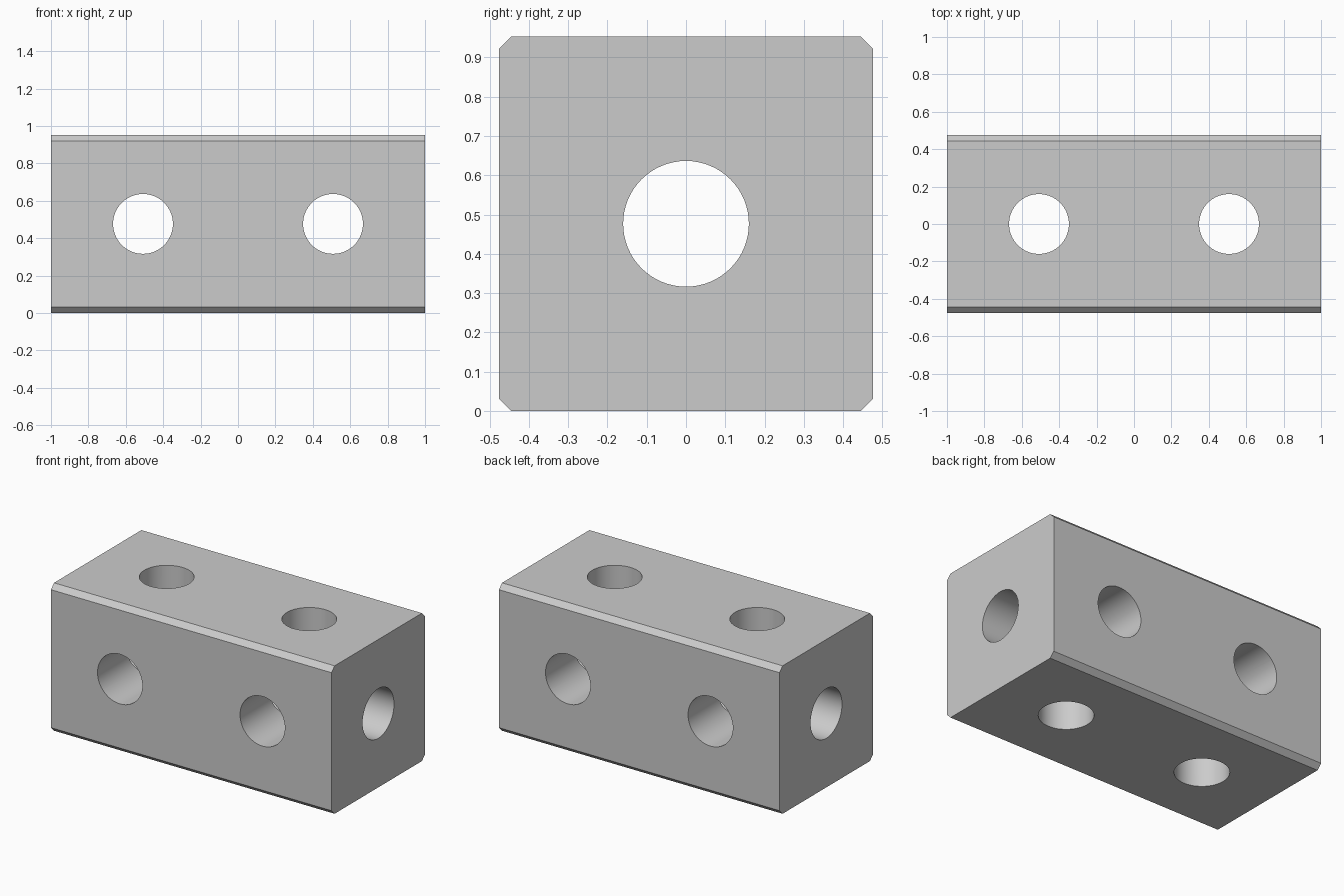
import bpy, bmesh
from math import pi, radians

if "Cube" in bpy.data.objects:
    bpy.data.objects.remove(bpy.data.objects["Cube"])

SIDE, LENGTH, CHAMFER = 0.953, 2.0, 0.032
RADIUS, OFFSET = 0.16, 0.508
H, MID = SIDE / 2, SIDE / 2

# Block: chamfered square profile extruded along x
c = H - CHAMFER
profile = [(-c, -H), (c, -H), (H, -c), (H, c), (c, H), (-c, H), (-H, c), (-H, -c)]
bm = bmesh.new()
face = bm.faces.new([bm.verts.new((-LENGTH / 2, y, z + MID)) for y, z in profile])
ext = bmesh.ops.extrude_face_region(bm, geom=[face])
bmesh.ops.translate(bm, vec=(LENGTH, 0, 0),
                    verts=[v for v in ext["geom"] if isinstance(v, bmesh.types.BMVert)])
bmesh.ops.recalc_face_normals(bm, faces=bm.faces[:])
mesh = bpy.data.meshes.new("drilled_block")
bm.to_mesh(mesh)
bm.free()
block = bpy.data.objects.new("drilled_block", mesh)
bpy.context.collection.objects.link(block)


def drill(x, rotation, depth):
    """Cut a round through hole, centred on the block's long axis."""
    bpy.ops.mesh.primitive_cylinder_add(vertices=64, radius=RADIUS, depth=depth,
                                        location=(x, 0, MID), rotation=rotation)
    cutter = bpy.context.object
    cutter.name = "hole_cutter"
    cutter.hide_render = True
    bpy.ops.object.select_all(action="DESELECT")
    bpy.context.view_layer.objects.active = block
    block.select_set(True)
    mod = block.modifiers.new("hole", "BOOLEAN")
    mod.operation, mod.solver, mod.object = "DIFFERENCE", "EXACT", cutter
    bpy.ops.object.modifier_apply(modifier=mod.name)
    bpy.data.objects.remove(cutter)


# Lengthwise bore, then two vertical and two crosswise holes
drill(0, (0, pi / 2, 0), LENGTH + 0.4)
for x in (-OFFSET, OFFSET):
    drill(x, (0, 0, 0), SIDE + 0.4)
    drill(x, (pi / 2, 0, 0), SIDE + 0.4)

bpy.ops.object.shade_smooth_by_angle(angle=radians(30))
